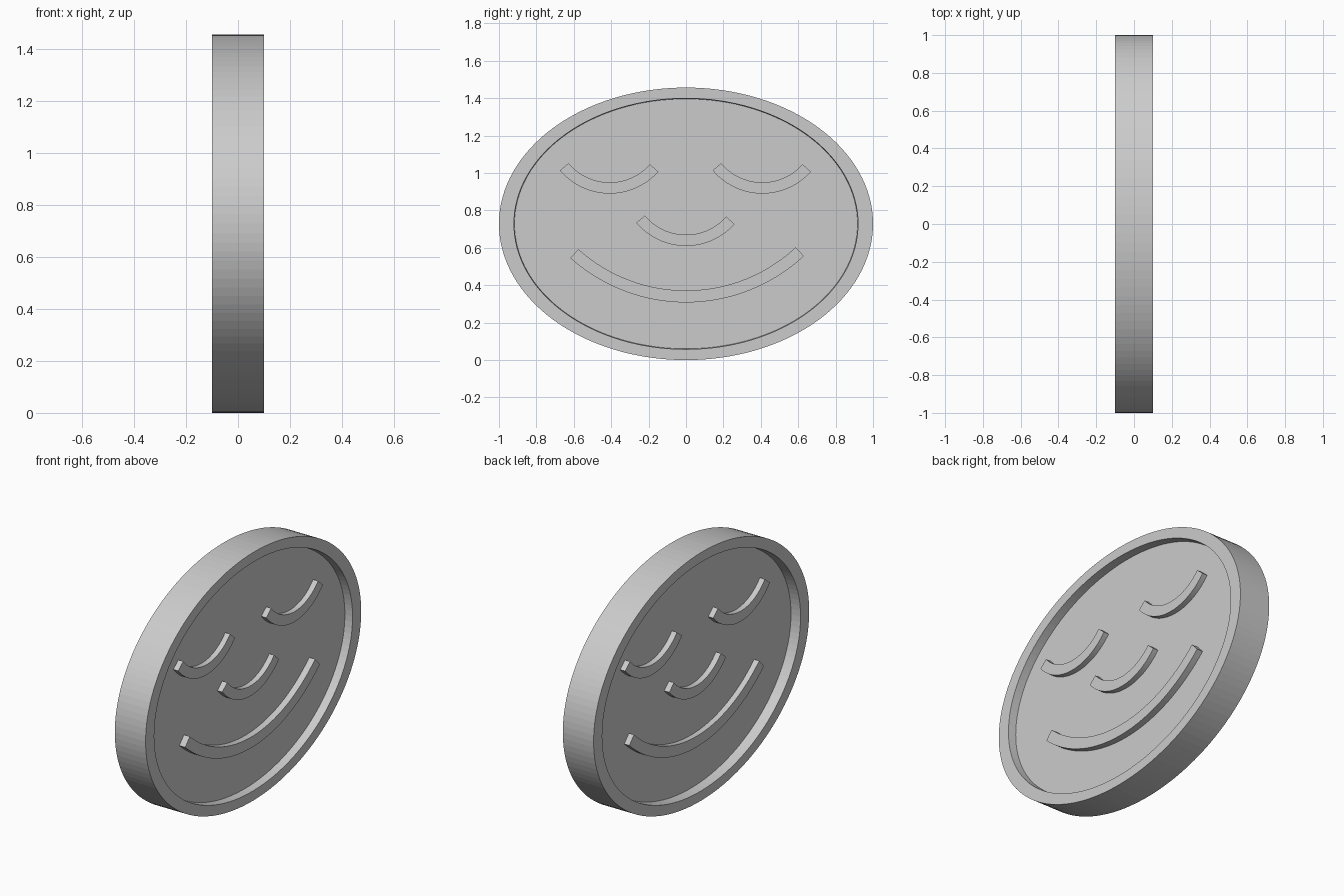
import bpy, bmesh
from math import sin, cos, pi, radians

if "Cube" in bpy.data.objects:
    bpy.data.objects.remove(bpy.data.objects["Cube"])

CZ = 0.7285      # height of the disc centre
SEGS = 128


def make_object(name, bm):
    bmesh.ops.recalc_face_normals(bm, faces=bm.faces)
    mesh = bpy.data.meshes.new(name)
    bm.to_mesh(mesh)
    bm.free()
    obj = bpy.data.objects.new(name, mesh)
    bpy.context.collection.objects.link(obj)
    return obj


def ellipse(bm, x, ry, rz):
    return [bm.verts.new((x, ry * cos(2 * pi * i / SEGS), CZ + rz * sin(2 * pi * i / SEGS)))
            for i in range(SEGS)]


def bridge(bm, a, b):
    n = len(a)
    for i in range(n):
        j = (i + 1) % n
        bm.faces.new((a[i], a[j], b[j], b[i]))


# Oval disc with a raised rim and a recessed floor on both sides
def oval_plaque():
    bm = bmesh.new()
    profile = [(0.052, 0.917, 0.668), (0.10, 0.92, 0.671), (0.10, 1.0, CZ),
               (-0.10, 1.0, CZ), (-0.10, 0.92, 0.671), (-0.04, 0.917, 0.668)]
    rings = [ellipse(bm, *p) for p in profile]
    for a, b in zip(rings, rings[1:]):
        bridge(bm, a, b)
    bm.faces.new(rings[0])
    bm.faces.new(rings[-1])
    make_object("oval_plaque", bm)


# Curved bar passing through the floor, raised on both sides
def curved_bar(name, cy, cz, r_in, r_out, a0, a1, x0, x1, n=32):
    bm = bmesh.new()
    rings = []
    for i in range(n + 1):
        a = radians(a0 + (a1 - a0) * i / n)
        rings.append([bm.verts.new((x, cy + r * sin(a), cz - r * cos(a)))
                      for x, r in ((x0, r_in), (x1, r_in), (x1, r_out), (x0, r_out))])
    for a, b in zip(rings, rings[1:]):
        bridge(bm, a, b)
    bm.faces.new(rings[0])
    bm.faces.new(rings[-1])
    make_object(name, bm)


oval_plaque()

# Eyes and nose share one arc shape
for name, cy, cz in (("left_eye", -0.408, 1.237),
                     ("right_eye", 0.408, 1.237),
                     ("nose", 0.0, 0.957)):
    curved_bar(name, cy, cz, 0.287, 0.347, -50, 48.5, -0.073, 0.084)

# Mouth
curved_bar("mouth", 0.0, 1.232, 0.86, 0.924, -42, 43, -0.073, 0.09)
